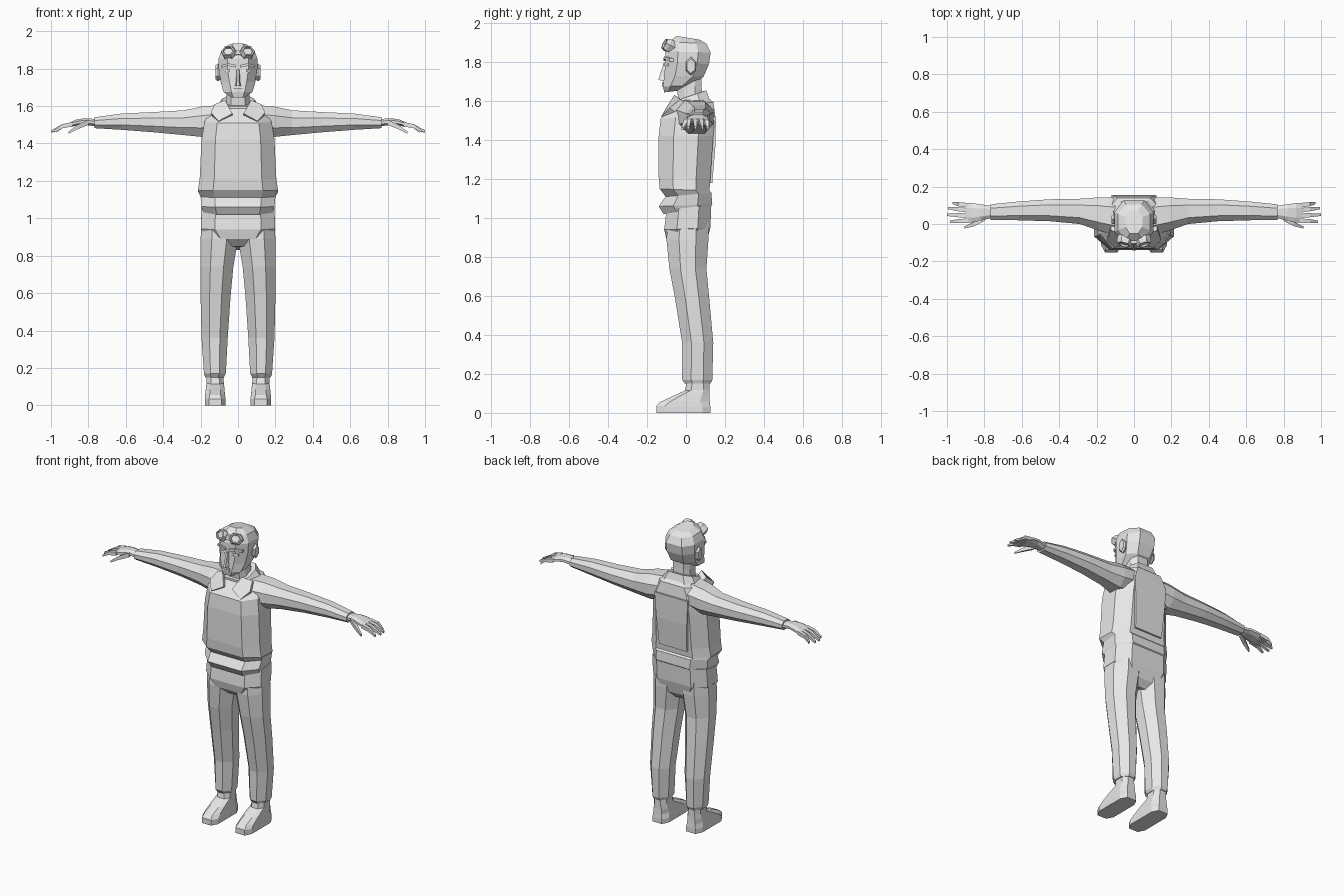
import bpy, bmesh, math
from mathutils import Vector

grey = bpy.data.materials.new("plain_grey")
grey.diffuse_color = (0.8, 0.8, 0.8, 1)


def finish(name, bm):
    bmesh.ops.recalc_face_normals(bm, faces=bm.faces)
    mesh = bpy.data.meshes.new(name)
    bm.to_mesh(mesh)
    bm.free()
    mesh.materials.append(grey)
    obj = bpy.data.objects.new(name, mesh)
    bpy.context.collection.objects.link(obj)
    return obj


def loft(name, rings, side=1):
    """Skin a list of equal-length point rings and cap both ends."""
    bm = bmesh.new()
    rows = [[bm.verts.new((p[0] * side, p[1], p[2])) for p in r] for r in rings]
    n = len(rows[0])
    for a, b in zip(rows, rows[1:]):
        for i in range(n):
            j = (i + 1) % n
            bm.faces.new((a[i], a[j], b[j], b[i]))
    bm.faces.new(rows[0])
    bm.faces.new(rows[-1])
    return finish(name, bm)


def both(name, rings):
    loft("left_" + name, rings, 1)
    loft("right_" + name, rings, -1)


def octagon(k=0.62, m=0.45):
    return [(-k, -1), (k, -1), (1, -m), (1, m), (k, 1), (-k, 1), (-1, m), (-1, -m)]


def level(x0, x1, yf, yb, zf, zb, k=0.62, m=0.45):
    """Eight-sided section lying flat, tilting from front height to back height."""
    return [((x0 + x1) / 2 + u * (x1 - x0) / 2,
             (yf + yb) / 2 + v * (yb - yf) / 2,
             (zf + zb) / 2 + v * (zb - zf) / 2) for u, v in octagon(k, m)]


def body(hw, yf, yb, zf, zb, k=0.62, m=0.45):
    return level(-hw, hw, yf, yb, zf, zb, k, m)


def upright(x, y0, y1, z0, z1):
    """Eight-sided section across the arm."""
    return [(x, (y0 + y1) / 2 + u * (y1 - y0) / 2, (z0 + z1) / 2 + v * (z1 - z0) / 2)
            for u, v in octagon(0.5, 0.4)]


def digit(name, points, radii):
    both(name, [[(x, y - r, z - r), (x, y + r, z - r), (x, y + r, z + r), (x, y - r, z + r)]
                for (x, y, z), r in zip(points, radii)])


# Jacket with gathered hem
loft("jacket", [
    body(.185, -.115, .125, 1.02, 1.06),
    body(.195, -.14, .135, 1.06, 1.07),
    body(.2, -.105, .13, 1.11, 1.13),
    body(.215, -.135, .12, 1.15, 1.14),
    body(.205, -.14, .125, 1.21, 1.2),
    body(.195, -.14, .14, 1.42, 1.42),
    body(.18, -.13, .15, 1.51, 1.53),
    body(.14, -.075, .14, 1.57, 1.595),
    body(.08, -.05, .11, 1.60, 1.62)])

# Raised back panel
loft("back_panel", [
    [(-.10, .08, 1.18), (.10, .08, 1.18), (.10, .135, 1.18), (-.10, .135, 1.18)],
    [(-.11, .10, 1.36), (.11, .10, 1.36), (.11, .15, 1.36), (-.11, .15, 1.36)],
    [(-.12, .11, 1.52), (.12, .11, 1.52), (.12, .154, 1.52), (-.12, .154, 1.52)]])

# Trousers
loft("trouser_seat", [
    body(.06, -.06, .07, .85, .83),
    body(.15, -.1, .105, .89, .87),
    body(.198, -.112, .125, .94, .95),
    body(.195, -.1, .13, 1.04, 1.07)])
both("trouser_leg", [
    level(x0, x1, yf, yb, z, z, .4, .4) for x0, x1, yf, yb, z in [
        (.075, .175, -.005, .125, .15), (.065, .182, -.02, .135, .17),
        (.055, .195, -.02, .14, .36), (.04, .2, -.055, .12, .58),
        (.025, .2, -.085, .105, .74), (.0, .2, -.1, .115, .89),
        (.0, .195, -.095, .115, .98)]])

# Boots
both("boot", [
    level(.066, .177, -.152, .125, 0, 0, .6, .7),
    level(.066, .177, -.152, .125, .035, .03, .6, .7),
    level(.07, .175, -.135, .122, .055, .06, .55, .6),
    level(.072, .172, -.07, .12, .085, .09, .55, .6),
    level(.076, .168, -.005, .12, .115, .12, .5, .5),
    level(.08, .168, .005, .12, .17, .17, .5, .5)])

# Sleeves
both("sleeve", [upright(*s) for s in [
    (.10, -.06, .14, 1.45, 1.605), (.19, -.035, .142, 1.435, 1.598),
    (.29, .0, .135, 1.445, 1.577), (.45, .015, .132, 1.46, 1.568),
    (.62, .02, .12, 1.473, 1.56), (.768, .022, .105, 1.482, 1.54)]])

# Hands
both("palm", [upright(*s) for s in [
    (.75, .035, .095, 1.49, 1.53), (.82, .018, .105, 1.50, 1.535),
    (.865, .008, .112, 1.495, 1.527), (.90, .008, .112, 1.487, 1.512)]])
for i, (y, spread, tip) in enumerate([(.018, -.006, .985), (.045, .004, 1.0),
                                      (.073, .012, .995), (.1, .012, .97)]):
    digit("finger_%d" % (i + 1),
          [(.885, y, 1.503), (.94, y + spread / 2, 1.492), (tip, y + spread, 1.464)],
          (.012, .011, .006))
digit("thumb", [(.80, .03, 1.513), (.855, .0, 1.49), (.905, -.018, 1.458)],
      (.014, .012, .006))

# Neck
loft("neck", [body(.065, -.035, .085, 1.55, 1.58),
              body(.06, -.045, .08, 1.66, 1.68),
              body(.06, -.05, .08, 1.71, 1.73)])

# Collar: standing band behind the neck and pointed lapels in front
loft("collar_band", [body(.125, -.06, .125, 1.56, 1.595),
                     body(.085, -.06, .105, 1.60, 1.655),
                     body(.07, -.045, .085, 1.60, 1.65)])
lapel = [(.03, -.105, 1.56), (.105, -.128, 1.52), (.145, -.085, 1.565),
         (.125, -.03, 1.61), (.07, -.06, 1.632)]
both("lapel", [[(x, y, z) for x, y, z in lapel],
               [(x * .95, y + .03, z - .02) for x, y, z in lapel]])

# Head
loft("head", [
    body(.04, -.112, -.03, 1.645, 1.655),
    body(.078, -.118, .02, 1.675, 1.68, .45),
    body(.092, -.112, .09, 1.73, 1.725, .5),
    body(.103, -.105, .118, 1.80, 1.79, .55),
    body(.104, -.105, .127, 1.855, 1.85, .55),
    body(.085, -.085, .105, 1.905, 1.895, .5),
    body(.045, -.05, .07, 1.935, 1.915, .5)])
loft("nose", [
    [(-.02, -.1, 1.705), (.02, -.1, 1.705), (.008, -.142, 1.708), (-.008, -.142, 1.708)],
    [(-.014, -.1, 1.73), (.014, -.1, 1.73), (.006, -.136, 1.73), (-.006, -.136, 1.73)],
    [(-.009, -.095, 1.795), (.009, -.095, 1.795), (.006, -.115, 1.795), (-.006, -.115, 1.795)]])
for name, z, w, h, y in [("upper_lip", 1.692, .025, .005, -.124),
                         ("lower_lip", 1.68, .02, .005, -.123)]:
    loft(name, [[(s * w, y + .02, z - h), (s * w, y, z - h),
                 (s * w, y, z + h), (s * w, y + .02, z + h)] for s in (-1, 1)])
both("brow", [[(x, y + .03, z - .006), (x, y, z - .006), (x, y, z + .008), (x, y + .03, z + .008)]
              for x, y, z in ((.012, -.115, 1.812), (.055, -.113, 1.822), (.088, -.085, 1.81))])
both("eyelid", [[(x, -.08, z - .006), (x, y, z - .006), (x, y + .004, z + .006), (x, -.08, z + .006)]
                for x, y, z in ((.022, -.112, 1.788), (.045, -.115, 1.792), (.068, -.1, 1.786))])

# Ears
both("ear", [[(x, .025 + r * .03 * math.cos(a), 1.78 + r * .047 * math.sin(a))
              for a in [math.tau * i / 6 + .5 for i in range(6)]]
             for x, r in ((.085, .75), (.108, 1), (.12, .8))])


# Goggles pushed up on the forehead
def lens_ring(r, depth):
    out = Vector((.25, -.85, .45)).normalized()
    across = out.cross(Vector((0, 0, 1))).normalized()
    up = across.cross(out)
    c = Vector((.047, -.085, 1.883)) + out * depth
    return [c + across * (r * math.cos(a)) - up * (r * .85 * math.sin(a))
            for a in [math.tau * i / 6 for i in range(6)]]


both("goggle", [lens_ring(.042, -.03), lens_ring(.044, .012), lens_ring(.036, .03),
                lens_ring(.028, .03), lens_ring(.026, .02)])
loft("goggle_bridge", [[(x, -.08, 1.87), (x, -.112, 1.875), (x, -.105, 1.9), (x, -.07, 1.9)]
                       for x in (-.02, .02)])
